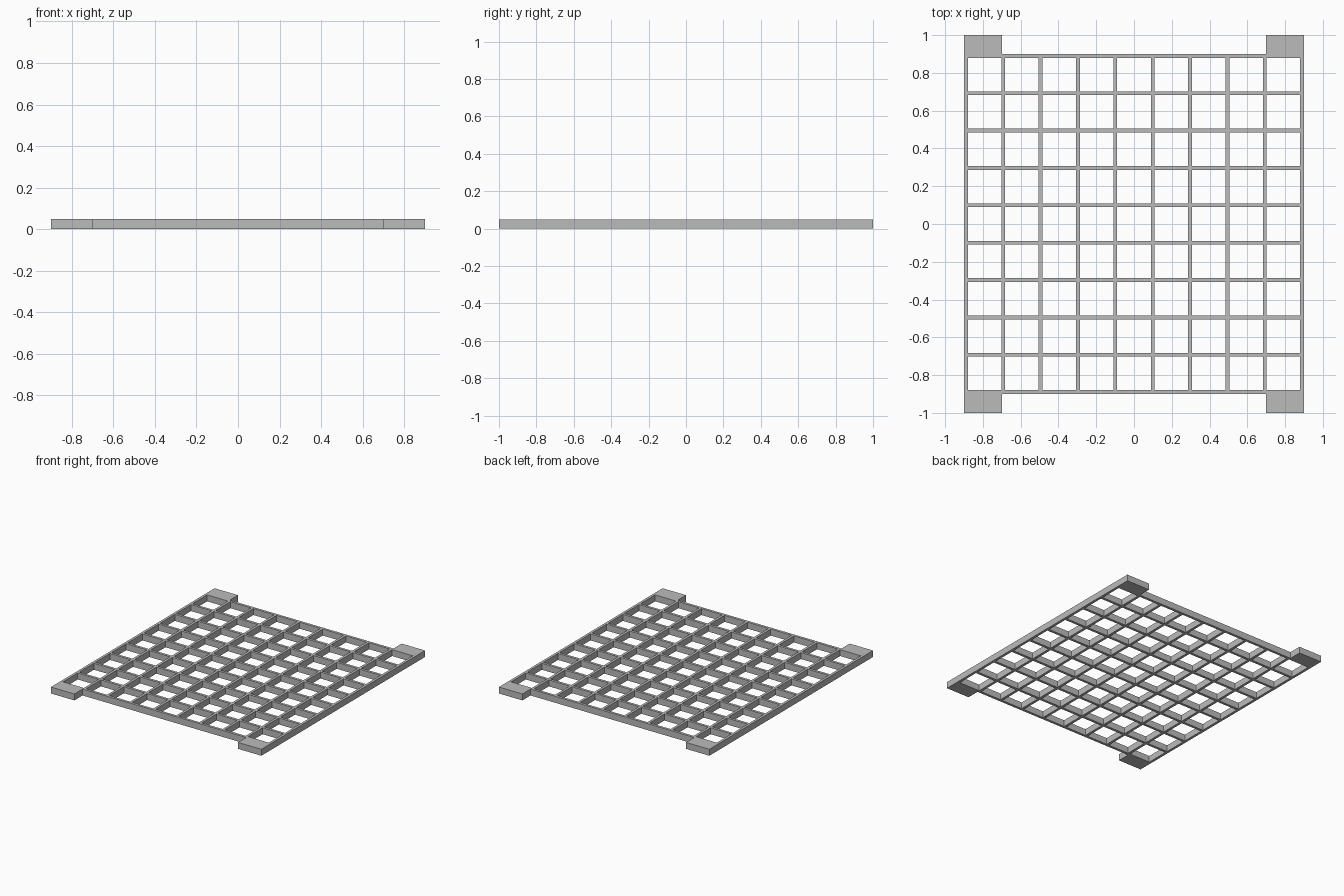
import bpy
import bmesh

cube = bpy.data.objects.get("Cube")
if cube:
    bpy.data.objects.remove(cube, do_unlink=True)

HEIGHT = 0.05
HALF = 0.9        # half width of the square lattice
BAR = 0.02        # bar thickness
CELLS = 9
TAB_WIDTH = 0.2
TAB_END = 1.0

# One plain grey for everything
grey = bpy.data.materials.new("grey")
grey.use_nodes = True
colour = (0.5, 0.5, 0.5, 1)
grey.diffuse_color = colour
grey.node_tree.nodes["Principled BSDF"].inputs["Base Color"].default_value = colour


def make_object(name, bm):
    mesh = bpy.data.meshes.new(name)
    bm.to_mesh(mesh)
    bm.free()
    mesh.materials.append(grey)
    obj = bpy.data.objects.new(name, mesh)
    bpy.context.collection.objects.link(obj)
    return obj


def extrude_up(bm):
    """Turn the flat sheet at z = 0 into a closed slab."""
    sheet = bmesh.ops.extrude_face_region(bm, geom=bm.faces[:], use_keep_orig=True)
    top = [v for v in sheet["geom"] if isinstance(v, bmesh.types.BMVert)]
    bmesh.ops.translate(bm, verts=top, vec=(0, 0, HEIGHT))
    bmesh.ops.recalc_face_normals(bm, faces=bm.faces[:])


# Lattice: bar edges along one axis, alternating bar and gap strips
pitch = (2 * HALF - BAR) / CELLS
lines = []
for i in range(CELLS + 1):
    start = -HALF + i * pitch
    lines += [start, start + BAR]

bm = bmesh.new()
grid = [[bm.verts.new((x, y, 0)) for y in lines] for x in lines]
for i in range(len(lines) - 1):
    for j in range(len(lines) - 1):
        if i % 2 and j % 2:
            continue  # open cell
        bm.faces.new((grid[i][j], grid[i + 1][j], grid[i + 1][j + 1], grid[i][j + 1]))
extrude_up(bm)
make_object("lattice", bm)

# Corner tabs that stick out at the front and back
for y_name, sy in (("front", -1), ("back", 1)):
    for x_name, sx in (("left", 1), ("right", -1)):
        bm = bmesh.new()
        corners = [(HALF - TAB_WIDTH, HALF), (HALF, HALF),
                   (HALF, TAB_END), (HALF - TAB_WIDTH, TAB_END)]
        bm.faces.new([bm.verts.new((sx * x, sy * y, 0)) for x, y in corners])
        extrude_up(bm)
        make_object(f"{y_name}_{x_name}_tab", bm)
